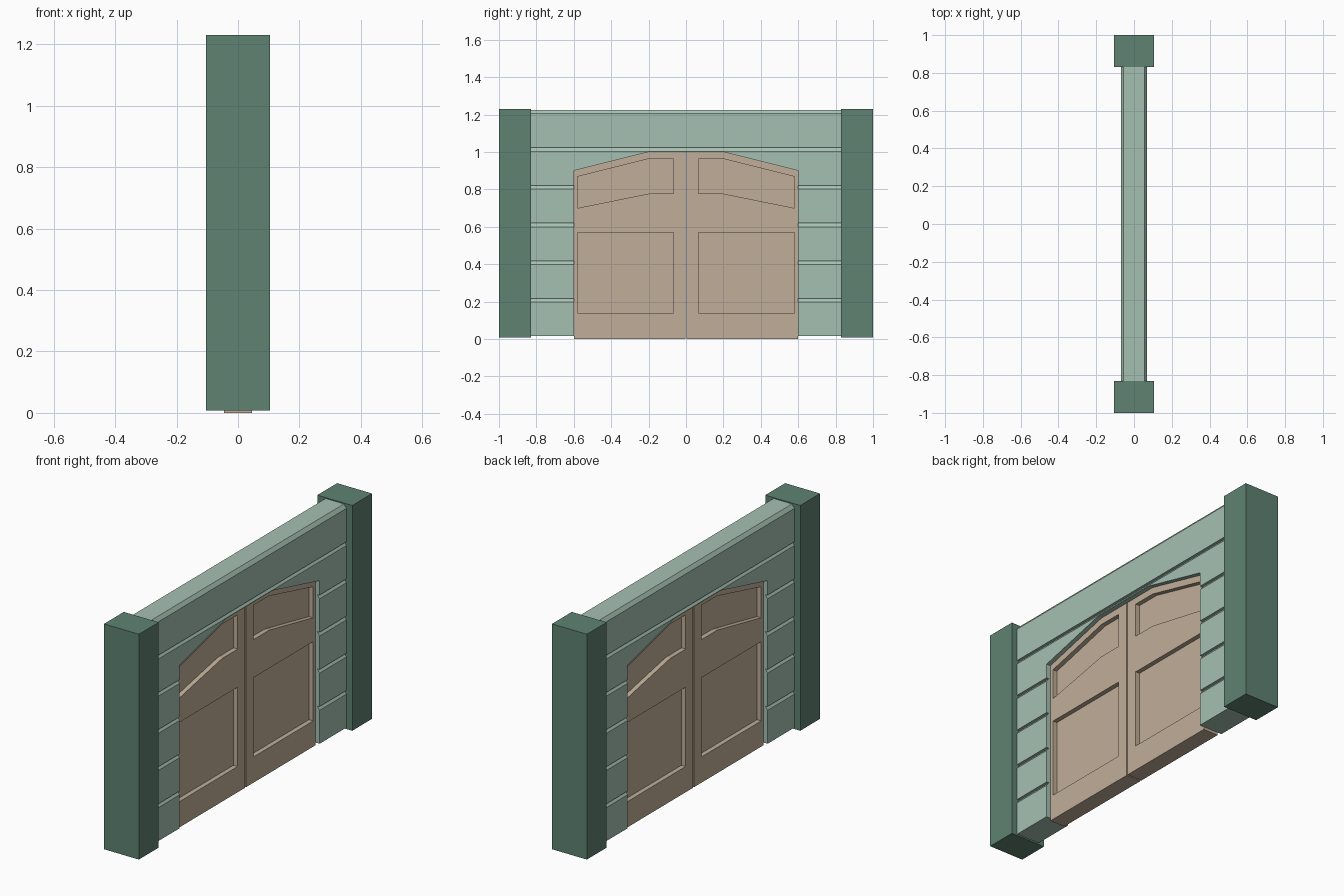
import bpy, bmesh

if "Cube" in bpy.data.objects:
    bpy.data.objects.remove(bpy.data.objects["Cube"])


def material(name, rgb):
    m = bpy.data.materials.new(name)
    m.diffuse_color = (*rgb, 1)
    m.use_nodes = True
    m.node_tree.nodes["Principled BSDF"].inputs["Base Color"].default_value = m.diffuse_color
    return m


POST = material("dark_green", (0.114, 0.223, 0.17))
WALL = material("pale_green", (0.38, 0.527, 0.445))
DOOR = material("tan", (0.527, 0.423, 0.314))


def prism(name, outline, axis, a, b, mat=None):
    """Extrude an outline along x (points are y,z) or along y (points are x,z)."""
    place = (lambda p, t: (t, p[0], p[1])) if axis == "x" else (lambda p, t: (p[0], t, p[1]))
    bm = bmesh.new()
    start = [bm.verts.new(place(p, a)) for p in outline]
    end = [bm.verts.new(place(p, b)) for p in outline]
    bm.faces.new(start)
    bm.faces.new(end)
    for i in range(len(outline)):
        j = (i + 1) % len(outline)
        bm.faces.new((start[i], start[j], end[j], end[i]))
    bmesh.ops.recalc_face_normals(bm, faces=bm.faces)
    me = bpy.data.meshes.new(name)
    bm.to_mesh(me)
    bm.free()
    ob = bpy.data.objects.new(name, me)
    bpy.context.collection.objects.link(ob)
    if mat:
        me.materials.append(mat)
    return ob


def cut(target, cutter):
    """Subtract the cutter from the target and discard it."""
    mod = target.modifiers.new("cut", "BOOLEAN")
    mod.operation, mod.solver, mod.object = "DIFFERENCE", "EXACT", cutter
    bpy.context.view_layer.objects.active = target
    bpy.ops.object.modifier_apply(modifier=mod.name)
    bpy.data.objects.remove(cutter)


def rect(u0, v0, u1, v1):
    return [(u0, v0), (u1, v0), (u1, v1), (u0, v1)]


# Clapboard wall: six boards, each with a bevelled top edge
side = []
base, top, count = 0.015, 1.225, 6
board = (top - base) / count
for i in range(count):
    z = base + i * board
    side += [(0.07, z), (0.07, z + board - 0.02), (0.055, z + board)]
wall = prism("clapboard_wall", side + [(-x, z) for x, z in reversed(side)],
             "y", -0.832, 0.832, WALL)

# Arched doorway through the wall
arch = [(-0.6, -0.1), (0.6, -0.1), (0.6, 0.9), (0.2, 1.0), (-0.2, 1.0), (-0.6, 0.9)]
cut(wall, prism("doorway_cutter", arch, "x", -0.2, 0.2))

# Door leaf outline and its two recessed panels, for the +y half
leaf = [(0.004, 0), (0.6, 0), (0.6, 0.9), (0.2, 1.0), (0.004, 1.0)]
lower_panel = rect(0.067, 0.14, 0.58, 0.57)
upper_panel = [(0.067, 0.777), (0.2, 0.777), (0.58, 0.70),
               (0.58, 0.868), (0.2, 0.963), (0.067, 0.963)]

for s, tag in ((-1, "left"), (1, "right")):
    def flip(pts):
        return [(s * y, z) for y, z in pts]

    # End post
    prism(tag + "_post", flip(rect(0.83, 0.007, 1.0, 1.23)), "x", -0.105, 0.105, POST)

    # Door leaf, panelled on both faces
    door = prism(tag + "_door", flip(leaf), "x", -0.045, 0.045, DOOR)
    for panel in (lower_panel, upper_panel):
        for f in (-1, 1):
            cut(door, prism("panel_cutter", flip(panel), "x", f * 0.02, f * 0.1))
